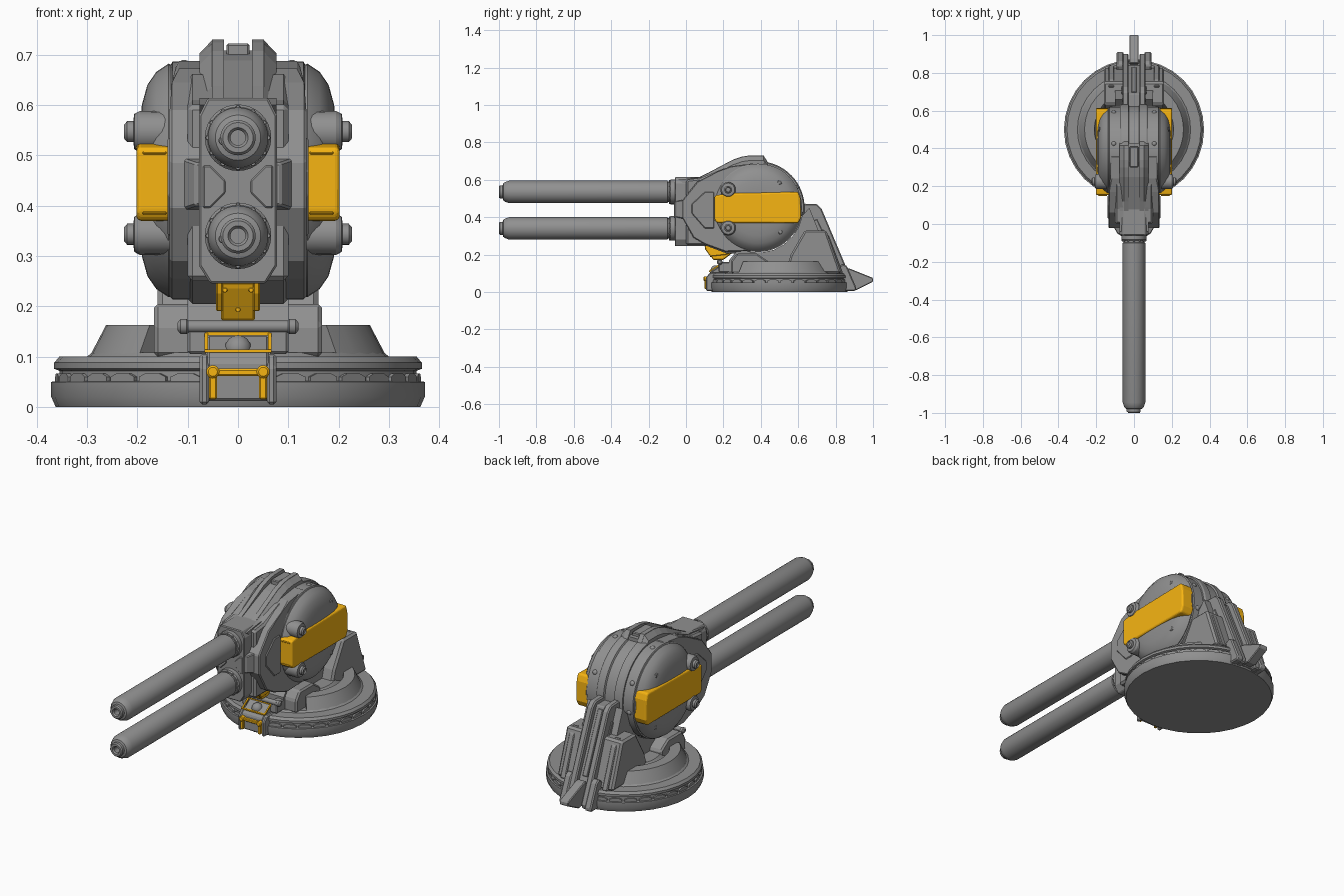
import bpy, bmesh
from math import sin, cos, pi, radians
from mathutils import Vector

if "Cube" in bpy.data.objects:
    bpy.data.objects.remove(bpy.data.objects["Cube"])


def paint(name, r, g, b):
    m = bpy.data.materials.new(name)
    m.diffuse_color = (r, g, b, 1)
    m.use_nodes = True
    m.node_tree.nodes["Principled BSDF"].inputs["Base Color"].default_value = m.diffuse_color
    return m


yellow = paint("yellow_paint", 0.93, 0.46, 0.006)
grey = paint("gunmetal_grey", 0.28, 0.28, 0.28)


def finish(name, bm, mat=grey, bevel=0, seg=1, mirror=False, smooth=False):
    bmesh.ops.remove_doubles(bm, verts=bm.verts, dist=1e-5)
    bmesh.ops.recalc_face_normals(bm, faces=bm.faces)
    me = bpy.data.meshes.new(name)
    bm.to_mesh(me)
    bm.free()
    ob = bpy.data.objects.new(name, me)
    bpy.context.collection.objects.link(ob)
    me.materials.append(mat)
    if smooth:
        bpy.ops.object.select_all(action='DESELECT')
        bpy.context.view_layer.objects.active = ob
        ob.select_set(True)
        bpy.ops.object.shade_smooth_by_angle(angle=radians(28))
    if bevel:
        b = ob.modifiers.new("bevel", 'BEVEL')
        b.width, b.segments = bevel, seg
        b.angle_limit = radians(35)
    if mirror:
        ob.modifiers.new("mirror", 'MIRROR')
    return ob


def place(axis, a, b, t):
    # profile plane coordinates (a, b) with t along the axis
    return {'x': (t, a, b), 'y': (a, t, b), 'z': (a, b, t)}[axis]


def prism(name, pts, t0, t1, axis='x', **kw):
    bm = bmesh.new()
    lo = [bm.verts.new(place(axis, a, b, t0)) for a, b in pts]
    hi = [bm.verts.new(place(axis, a, b, t1)) for a, b in pts]
    bm.faces.new(lo)
    bm.faces.new(hi)
    for i in range(len(pts)):
        j = (i + 1) % len(pts)
        bm.faces.new((lo[i], lo[j], hi[j], hi[i]))
    return finish(name, bm, **kw)


def box(name, x, y, z, **kw):
    return prism(name, [(y[0], z[0]), (y[1], z[0]), (y[1], z[1]), (y[0], z[1])], x[0], x[1], **kw)


def lathe(name, prof, axis, centre, n=32, arc=None, **kw):
    # prof is (radius, position along axis); arc gives a partial turn of a closed profile
    bm = bmesh.new()
    c = Vector(centre)
    a0, a1 = arc or (0, 2 * pi)
    rings = []
    for k in range(n + 1 if arc else n):
        a = a0 + (a1 - a0) * k / n
        rings.append([bm.verts.new(c + Vector(place(axis, r * cos(a), r * sin(a), t))) for r, t in prof])
    m = len(prof)
    for k in range(n):
        p, q = rings[k], rings[(k + 1) % len(rings)]
        for i in range(m if arc else m - 1):
            j = (i + 1) % m
            bm.faces.new((p[i], p[j], q[j], q[i]))
    if arc:
        bm.faces.new(rings[0])
        bm.faces.new(rings[-1])
    bmesh.ops.dissolve_degenerate(bm, dist=1e-6, edges=bm.edges)
    return finish(name, bm, smooth=True, **kw)


def rod(name, r, t0, t1, axis, centre, n=16, ch=0.004, **kw):
    return lathe(name, [(0, t0), (r - ch, t0), (r, t0 + ch), (r, t1 - ch), (r - ch, t1), (0, t1)],
                 axis, centre, n, **kw)


def ball(name, r, at, **kw):
    bm = bmesh.new()
    bmesh.ops.create_uvsphere(bm, u_segments=14, v_segments=8, radius=r)
    bmesh.ops.translate(bm, verts=bm.verts, vec=at)
    return finish(name, bm, smooth=True, **kw)


# Round base with stepped rim and a ring of blocks in the groove
BC = (0, 0.5, 0)
lathe("base_disc", [(0, 0), (.362, 0), (.371, .02), (.371, .05), (.355, .052), (.355, .072), (.365, .076),
                    (.365, .088), (.355, .1), (.3, .1), (.29, .108), (0, .108)], 'z', BC, 32)
bm = bmesh.new()
for k in range(32):
    a = 2 * pi * (k + .5) / 32
    d, s = Vector((cos(a), sin(a), 0)), Vector((-sin(a), cos(a), 0))
    sec = [(-.03, .05), (.03, .05), (.03, .06), (.015, .067), (-.015, .067), (-.03, .06)]
    inn, out = [[bm.verts.new(Vector(BC) + d * r + s * u + Vector((0, 0, z))) for u, z in sec] for r in (.34, .362)]
    bm.faces.new(out)
    bm.faces.new(inn)
    for i in range(6):
        j = (i + 1) % 6
        bm.faces.new((inn[i], inn[j], out[j], out[i]))
finish("rim_blocks", bm)

# Raised collar, open at the front, and the turntable inside it
lathe("collar_wall", [(.295, .1), (.262, .163), (.21, .163), (.2, .1)], 'z', BC, 28, arc=(radians(-48), radians(228)))
lathe("turntable", [(.2, .1), (.2, .125), (.17, .15), (0, .15)], 'z', BC, 32)

# Cradle that hugs the underside of the drum
hug = [(.385 + .24 * cos(radians(d)), .45 + .24 * sin(radians(d))) for d in range(-115, 1, 15)]
prism("cradle", [(.23, .1), (.23, .17), (.26, .205)] + hug + [(.66, .45), (.8, .1)], -.1, .1)
prism("cradle_front_block", [(.24, .1), (.24, .165), (.27, .205), (.38, .205), (.44, .165), (.44, .1)], .09, .167,
      bevel=.008, mirror=True)
prism("cradle_rear_wedge", [(.53, .1), (.56, .2), (.635, .33), (.75, .33), (.83, .1)], .05, .16,
      bevel=.01, mirror=True)
prism("wedge_rib", [(.69, .3), (.73, .337), (.765, .3), (.84, .1), (.77, .1)], .105, .135, bevel=.004, mirror=True)

# Slanted rear strut with rails, centre ridge, foot and tail fin
prism("rear_strut", [(.58, .45), (.69, .45), (.87, .03), (.87, .005), (.66, .1)], -.06, .06, bevel=.004)
prism("strut_rail", [(.6, .44), (.63, .472), (.7, .47), (.725, .445), (.9, .03), (.895, .005), (.84, .005)], .028, .062,
      bevel=.006, mirror=True)
prism("strut_ridge", [(.67, .42), (.7, .44), (.83, .14), (.8, .13)], -.014, .014, bevel=.003)
prism("strut_foot", [(.79, .005), (.79, .12), (.84, .15), (.86, .14), (.912, .02), (.905, .005)], .055, .092,
      bevel=.006, mirror=True)
prism("tail_fin", [(.83, .02), (.85, .13), (.875, .125), (1.0, .075), (1.0, .055), (.91, .01)], -.025, .025, bevel=.004)
for i in range(3):
    y, z = .7 + i * .055, .37 - i * .128
    prism("strut_side_panel", [(y - .04, z), (y, z + .02), (y + .042, z - .07), (y, z - .08)], .05, .067,
          bevel=.003, mirror=True)

# Domed drum with a raised middle band
DC = (0, .385, .45)
half = [(0, .196), (.1, .195), (.15, .191), (.19, .18), (.216, .162), (.232, .138), (.23, .133), (.236, .13), (.236, .08)]
lathe("drum", [(r, -t) for r, t in half] + half[::-1], 'x', DC, 48)
lathe("drum_spine", [(.22, -.075), (.243, -.075), (.249, -.065), (.249, -.03), (.241, -.026), (.241, .026),
                     (.249, .03), (.249, .065), (.243, .075), (.22, .075)], 'x', DC, 24,
      arc=(radians(-35), radians(100)))

# Bolts over the drum band and on the domes
for deg in (80, 28, -8):
    a = radians(deg)
    ball("drum_bolt", .014, (.107, .385 + .229 * cos(a), .45 + .229 * sin(a)), mirror=True)
for y, z in ((.505, .32), (.5, .585)):
    rod("dome_bolt", .013, .15, .186, 'x', (0, y, z), 12, mirror=True)

# Yellow side bands
prism("side_band", [(.153, .385), (.165, .37), (.6, .368), (.615, .4), (.612, .5), (.6, .535), (.22, .528), (.153, .515)],
      .13, .202, mat=yellow, bevel=.01, seg=3, mirror=True)
for z in (.382, .502):
    box("band_front_lip", (.142, .19), (.149, .2), (z, z + .006), mat=yellow, bevel=.002, mirror=True)

# Side knobs in front of the drum
for z in (.547, .343):
    lathe("side_knob", [(0, .1), (.04, .1), (.041, .195), (.035, .206), (.021, .208), (.021, .22), (.014, .226),
                        (.012, .22), (0, .22)], 'x', (0, .225, z), 20, mirror=True)

# Gun mount: octagonal mantlet, core, wedge-shaped cheeks
prism("mantlet", [(-.055, .245), (.055, .245), (.077, .28), (.077, .58), (.06, .614), (-.06, .614), (-.077, .58), (-.077, .28)],
      -.06, .12, axis='y', bevel=.004)
prism("mount_core", [(0, .25), (.1, .25), (.22, .205), (.35, .21), (.35, .68), (.2, .66), (.08, .61), (0, .6)],
      -.1, .1, bevel=.01)
cheek = prism("cheek", [(-.02, .395), (-.02, .49), (.06, .59), (.17, .645), (.24, .672), (.36, .688), (.36, .22),
                        (.21, .215), (.1, .255), (.04, .29)], .06, .136, bevel=.005, mirror=True)
nose = prism("cheek_nose", [(-.055, .4), (-.055, .485), (.02, .5), (.02, .385)], .06, .13, bevel=.004, mirror=True)
for v in cheek.data.vertices:  # lean the cheek inwards along its top
    if v.co.x > .1 and v.co.z > .66:
        v.co.x = .122
for v in nose.data.vertices:  # taper the nose towards the mantlet
    if v.co.x > .1 and v.co.y < 0:
        v.co.x = .085
prism("cheek_panel", [(.03, .42), (.03, .47), (.1, .535), (.15, .535), (.15, .34), (.1, .34)], .12, .14,
      bevel=.004, mirror=True)
prism("mantlet_wedge", [(.07, .395), (.07, .48), (.055, .48), (.025, .45), (.025, .425), (.055, .395)],
      -.064, -.05, axis='y', bevel=.003, mirror=True)

# Hood: two rails with chamfered outer edges and a lower channel between
for name, x0, x1, drop in (("hood_rail", .028, .052, 0), ("hood_shoulder", .05, .076, .027)):
    rail = prism(name, [(-.04, .6), (.07, .614), (.12, .638), (.25, .707), (.3, .724), (.34, .73), (.415, .73),
                        (.44, .69), (.44, .6), (.1, .5)], x0, x1, mirror=True)
    for v in rail.data.vertices:
        if v.co.x > .07 and v.co.z > .63:
            v.co.z -= drop
prism("hood_channel", [(0, .6), (.08, .615), (.25, .688), (.33, .708), (.43, .705), (.43, .6)], -.035, .035)
box("hood_latch", (-.023, .023), (.3, .41), (.69, .722), bevel=.004)

# Twin barrels with collars and hollow muzzles
for tag, z in (("upper", .535), ("lower", .34)):
    lathe(tag + "_barrel", [(0, -.94), (.015, -.94), (.015, -.993), (.02, -1), (.03, -1), (.035, -.994), (.035, -.98),
                            (.045, -.977), (.052, -.968), (.06, -.945), (.06, -.1), (.055, -.097), (.055, -.02),
                            (0, -.02)], 'y', (0, 0, z), 32)
    lathe(tag + "_barrel_collar", [(.05, -.088), (.061, -.088), (.066, -.082), (.066, -.05), (.05, -.05)], 'y', (0, 0, z), 32)
    rod(tag + "_muzzle_stud", .009, -.995, -.96, 'y', (-.03, 0, z - .006), 12, ch=.002)
    for k in range(12):
        a = 2 * pi * k / 12
        rod("collar_bolt", .005, -.092, -.08, 'y', (.06 * cos(a), 0, z + .06 * sin(a)), 6, ch=.001)

# Yellow chin bracket under the mount
prism("chin_bracket", [(.1, .248), (.105, .235), (.145, .172), (.2, .172), (.25, .21), (.24, .25)], -.034, .034, mat=yellow, bevel=.004)
prism("chin_bracket_side", [(.098, .25), (.105, .225), (.13, .19), (.22, .2), (.25, .22), (.24, .25)], .03, .044,
      mat=yellow, bevel=.003, mirror=True)
for x, y, z in ((-.026, .11, .232), (.026, .11, .232), (0, .135, .193)):
    rod("bracket_bolt", .005, y - .008, y + .02, 'y', (x, 0, z), 10, ch=.001, mat=yellow)

# Cross rod with end caps
rod("cross_rod", .012, -.12, .12, 'x', (0, .18, .16), 16)
rod("rod_cap", .015, .098, .118, 'x', (0, .18, .16), 16, mirror=True)
box("rod_support", (.06, .1), (.175, .26), (.105, .16), bevel=.005, mirror=True)

# Front connector box with yellow clamp and top frame
prism("front_box", [(.115, .012), (.115, .09), (.13, .106), (.18, .14), (.26, .14), (.26, .012)], -.062, .062, bevel=.005)
prism("front_box_side", [(.108, .005), (.108, .08), (.13, .105), (.24, .105), (.24, .005)], .058, .076, bevel=.005, mirror=True)
box("clamp_bar", (-.05, .05), (.1, .12), (.062, .076), mat=yellow, bevel=.003)
box("clamp_leg", (.042, .058), (.1, .12), (.015, .07), mat=yellow, bevel=.003, mirror=True)
rod("clamp_knob", .013, .094, .12, 'y', (.05, 0, .07), 16, mat=yellow, mirror=True)
prism("frame_side", [(.128, .108), (.125, .114), (.18, .15), (.183, .142)], .06, .067, mat=yellow, mirror=True)
box("frame_front", (-.067, .067), (.122, .132), (.108, .114), mat=yellow)
box("frame_back", (-.067, .067), (.176, .186), (.142, .149), mat=yellow)
ball("front_dome", .027, (0, .158, .116))
